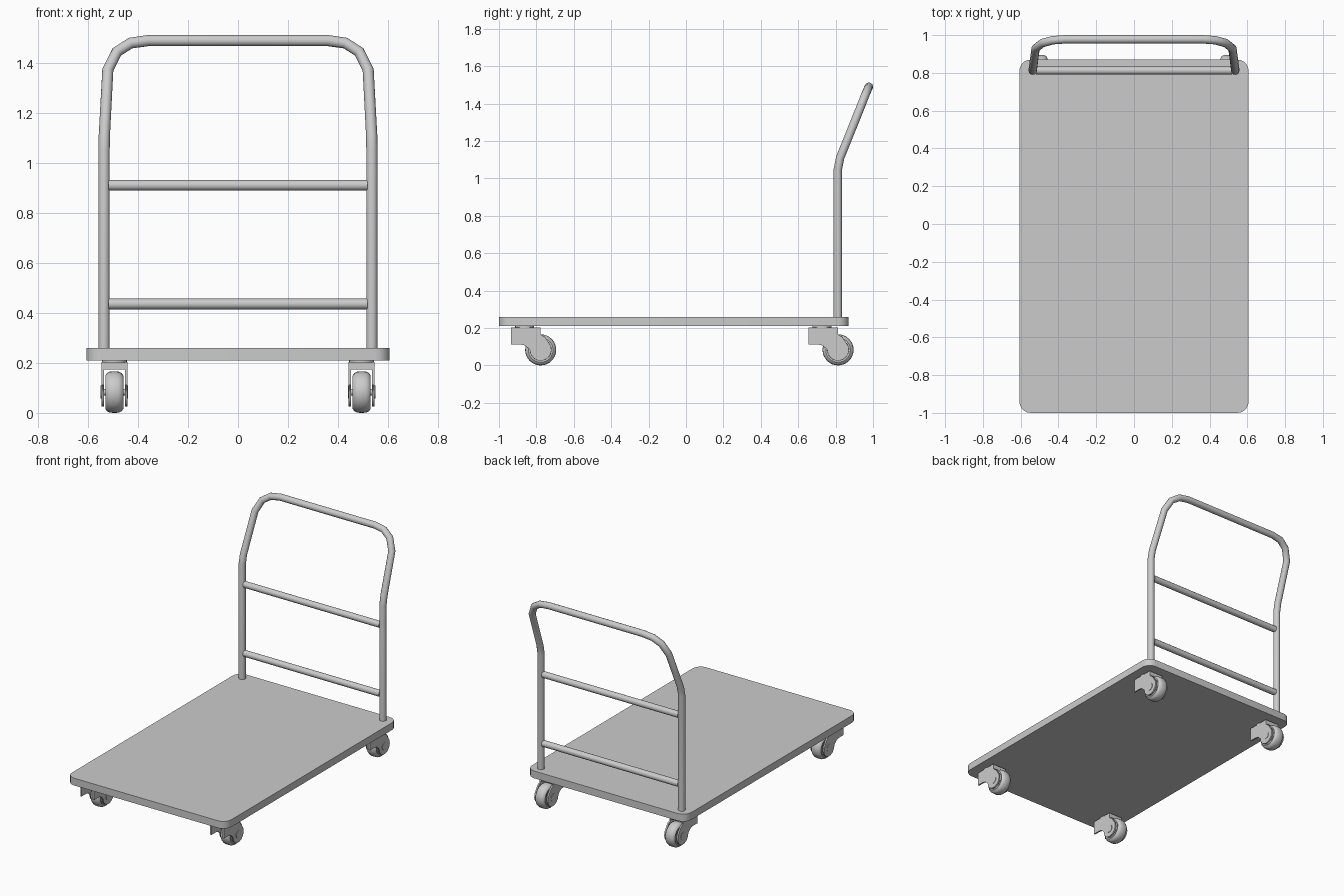
import bpy, bmesh
from math import pi, sin, cos, radians
from mathutils import Matrix, Vector

if "Cube" in bpy.data.objects:
    bpy.data.objects.remove(bpy.data.objects["Cube"])


def finish(name, bm, angle=35):
    bmesh.ops.recalc_face_normals(bm, faces=bm.faces)
    me = bpy.data.meshes.new(name)
    bm.to_mesh(me)
    bm.free()
    ob = bpy.data.objects.new(name, me)
    bpy.context.collection.objects.link(ob)
    bpy.ops.object.select_all(action='DESELECT')
    ob.select_set(True)
    bpy.context.view_layer.objects.active = ob
    bpy.ops.object.shade_smooth_by_angle(angle=radians(angle))
    return ob


def cylinder(bm, centre, r, length, axis='X', sides=24):
    rot = Matrix.Rotation(pi / 2, 4, 'Y') if axis == 'X' else Matrix()
    bmesh.ops.create_cone(bm, cap_ends=True, segments=sides, radius1=r, radius2=r,
                          depth=length, matrix=Matrix.Translation(centre) @ rot)


def box(bm, lo, hi):
    lo, hi = Vector(lo), Vector(hi)
    size = hi - lo
    m = Matrix.Translation((lo + hi) / 2) @ Matrix.Diagonal((*size, 1))
    return bmesh.ops.create_cube(bm, size=1, matrix=m)['verts']


# Deck with rounded corners
bm = bmesh.new()
box(bm, (-0.607, -1.0, 0.21), (0.607, 0.87, 0.26))
upright = [e for e in bm.edges if abs(e.verts[0].co.z - e.verts[1].co.z) > 0.01]
bmesh.ops.bevel(bm, geom=upright, offset=0.06, segments=5, profile=0.5, affect='EDGES')
finish("deck", bm)

# Push handle: one bent tube, swept along a mirrored path
half = [(0.536, 0.812, 0.255), (0.536, 0.812, 1.05), (0.535, 0.824, 1.11),
        (0.521, 0.930, 1.373), (0.485, 0.958, 1.445), (0.43, 0.973, 1.48),
        (0.36, 0.978, 1.49)]
path = half + [(-x, y, z) for x, y, z in reversed(half)]
cu = bpy.data.curves.new("push_handle", 'CURVE')
cu.dimensions = '3D'
cu.bevel_depth = 0.0225
cu.bevel_resolution = 4
cu.use_fill_caps = True
sp = cu.splines.new('POLY')
sp.points.add(len(path) - 1)
for p, co in zip(sp.points, path):
    p.co = (*co, 1)
handle = bpy.data.objects.new("push_handle", cu)
bpy.context.collection.objects.link(handle)

# Cross bars between the uprights
for name, z in (("lower_cross_bar", 0.436), ("upper_cross_bar", 0.911)):
    bm = bmesh.new()
    cylinder(bm, (0, 0.812, z), 0.0215, 1.036, sides=12)
    finish(name, bm)

# Wheel cross-section: (x across, radius), revolved about the axle
WHEEL = [(-0.022, 0.0), (-0.022, 0.032), (-0.028, 0.04), (-0.028, 0.054), (-0.035, 0.058),
         (-0.036, 0.066), (-0.030, 0.076), (-0.018, 0.082), (0, 0.083)]
WHEEL += [(-x, r) for x, r in reversed(WHEEL[:-1])]

# Fork side plate outline (y from axle, z)
AXLE_Z, R = 0.083, 0.058
FORK = [(-0.158, 0.112), (-0.158, 0.203), (0.0, 0.203), (0.0, 0.165), (0.022, 0.152)]
FORK += [(R * cos(a), AXLE_Z + R * sin(a))
         for a in (radians(45 - 25 * i) for i in range(10))]
FORK += [(-0.066, 0.092), (-0.085, 0.107), (-0.11, 0.112)]


def caster(name, cx, cy):
    # Wheel
    bm = bmesh.new()
    vs = [bm.verts.new((cx + x, cy, AXLE_Z + r)) for x, r in WHEEL]
    es = [bm.edges.new(p) for p in zip(vs, vs[1:])]
    bmesh.ops.spin(bm, geom=vs + es, cent=(cx, cy, AXLE_Z), axis=(1, 0, 0),
                   angle=2 * pi, steps=32)
    bmesh.ops.remove_doubles(bm, verts=bm.verts, dist=1e-5)
    finish(name + "_wheel", bm)

    # Fork: two side plates joined by a top web
    bm = bmesh.new()
    for s in (-1, 1):
        f = bm.faces.new([bm.verts.new((cx + s * 0.052, cy + y, z)) for y, z in FORK])
        out = bmesh.ops.extrude_face_region(bm, geom=[f])['geom']
        bmesh.ops.translate(bm, vec=(-s * 0.010, 0, 0),
                            verts=[v for v in out if isinstance(v, bmesh.types.BMVert)])
    box(bm, (cx - 0.045, cy - 0.157, 0.173), (cx + 0.045, cy - 0.001, 0.202))
    finish(name + "_fork", bm)

    # Axle with end caps, and swivel plate
    bm = bmesh.new()
    cylinder(bm, (cx, cy, AXLE_Z), 0.013, 0.10)
    for s in (-1, 1):
        cylinder(bm, (cx + s * 0.050, cy, AXLE_Z), 0.026, 0.009)
    finish(name + "_axle", bm)
    bm = bmesh.new()
    cylinder(bm, (cx, cy - 0.086, 0.206), 0.05, 0.012, axis='Z')
    finish(name + "_swivel", bm)


for end, cy in (("front", -0.777), ("rear", 0.813)):
    for side, cx in (("left", -0.495), ("right", 0.495)):
        caster(f"{end}_{side}_caster", cx, cy)
